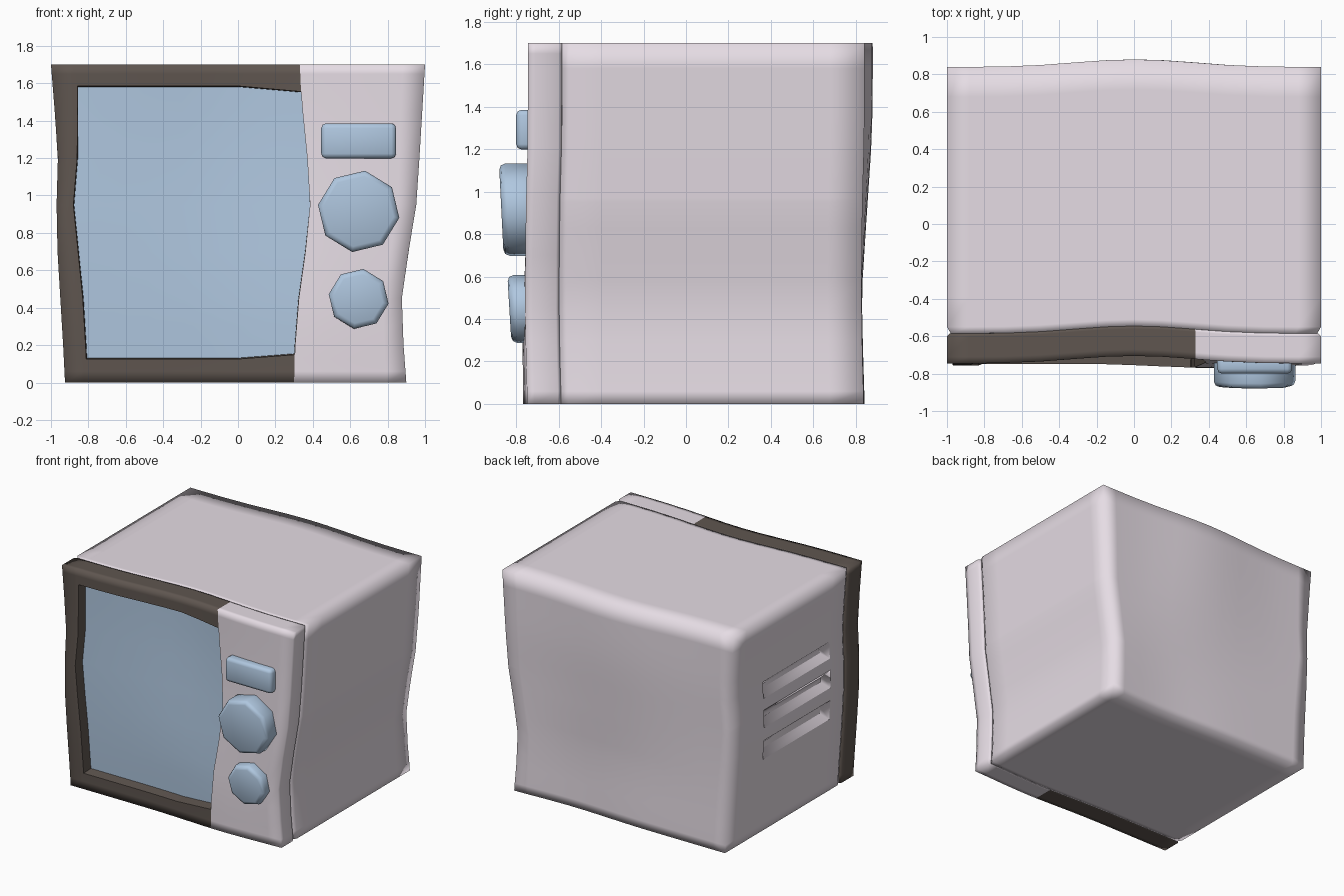
import bpy, bmesh, math
from mathutils import Vector

if "Cube" in bpy.data.objects:
    bpy.data.objects.remove(bpy.data.objects["Cube"], do_unlink=True)


def material(name, rgb):
    m = bpy.data.materials.new(name)
    m.use_nodes = True
    m.diffuse_color = (*rgb, 1)
    m.node_tree.nodes["Principled BSDF"].inputs["Base Color"].default_value = (*rgb, 1)
    return m


SHELL = material("pale lilac shell", (0.79, 0.72, 0.78))
DARK = material("dark brown frame", (0.115, 0.093, 0.08))
BLUE = material("soft blue", (0.43, 0.57, 0.74))

# Wobbly outline: x of left side, window edge, door edge, right side per height
LEVELS = [0, .2, .45, .7, .95, 1.2, 1.45, 1.7]
ANCHORS = [-1, -.86, .33, 1]
OUTLINES = [
    [-.925, -.935, -.95, -.965, -.97, -.963, -.98, -1],
    [-.805, -.815, -.83, -.855, -.88, -.86, -.858, -.86],
    [.30, .305, .325, .36, .385, .37, .345, .33],
    [.90, .885, .876, .912, .953, .97, .985, 1],
]


def lerp_table(keys, values, t):
    t = min(max(t, keys[0]), keys[-1])
    for i in range(len(keys) - 1):
        if t <= keys[i + 1]:
            f = (t - keys[i]) / (keys[i + 1] - keys[i])
            return values[i] + f * (values[i + 1] - values[i])


def bump(t):
    return max(0, math.cos(max(-1, min(1, t)) * math.pi / 2))


def warp(co):
    x, y, z = co
    row = [lerp_table(LEVELS, o, z) for o in OUTLINES]
    high = .04 * bump(x) ** 4 * bump((1.6 - z) / 1.1)
    low = .022 * bump(x - .45) ** 4 * bump(z / .7)
    dip = .012 * bump((z - .65) / .6)
    return Vector((lerp_table(ANCHORS, row, x), y + high - low - dip, z))


def lattice(xs, ys, zs):
    """Surface of a box cut along the given coordinates."""
    bm, verts = bmesh.new(), {}

    def vert(p):
        if p not in verts:
            verts[p] = bm.verts.new(p)
        return verts[p]

    axes = [sorted(xs), sorted(ys), sorted(zs)]
    for a in range(3):
        u, v = (a + 1) % 3, (a + 2) % 3
        for end in (axes[a][0], axes[a][-1]):
            for u0, u1 in zip(axes[u], axes[u][1:]):
                for v0, v1 in zip(axes[v], axes[v][1:]):
                    loop = []
                    for cu, cv in ((u0, v0), (u1, v0), (u1, v1), (u0, v1)):
                        p = [0, 0, 0]
                        p[a], p[u], p[v] = end, cu, cv
                        loop.append(vert(tuple(p)))
                    bm.faces.new(loop)
    bmesh.ops.recalc_face_normals(bm, faces=bm.faces)
    return bm


def recess(bm, faces, width, depth):
    """Sink a patch of faces with a crisp outer rim."""
    inside = set(faces)
    for f in faces:
        for e in f.edges:
            if any(o not in inside for o in e.link_faces):
                e.smooth = False
    return bmesh.ops.inset_region(bm, faces=faces, thickness=width, depth=-depth,
                                  use_even_offset=True)["faces"]


def finish(bm, name, mats):
    mesh = bpy.data.meshes.new(name)
    for f in bm.faces:
        f.smooth = True
    bm.to_mesh(mesh)
    bm.free()
    for m in mats:
        mesh.materials.append(m)
    ob = bpy.data.objects.new(name, mesh)
    bpy.context.collection.objects.link(ob)


# Oven body with three sunken vents on one side, narrowed at the front seam
vents = [(.58, .73), (.83, .97), (1.06, 1.19)]
xs = [-1, -.88, -.7, -.5, -.3, -.15, 0, .15, .3, .5, .7, .88, 1]
zs = [.06, .2, .3, .45, .95, 1.33, 1.45, 1.58] + [z for v in vents for z in v]
body = lattice(xs, [-.585, -.55, -.39, .43, .68, .84], [0, 1.7] + zs)
slots = [[f for f in body.faces
          if f.normal.x < -.9 and -.39 < f.calc_center_median().y < .43
          and lo < f.calc_center_median().z < hi] for lo, hi in vents]
for v in body.verts:
    seam = .98 if v.co.y < -.56 else 1
    v.co = warp(v.co)
    v.co.x *= seam
body.normal_update()
for slot in slots:
    recess(body, slot, .05, .05)
finish(body, "oven_body", [SHELL])

# Front panel: dark door frame, sunken window, pale control strip
front = lattice(sorted(xs + [-.86, -.8, .33, .4]), [-.745, -.71, -.6, -.585],
                [0, .06, .125, .2, .3, .45, .7, .95, 1.2, 1.45, 1.585, 1.65, 1.7])
window = []
for f in front.faces:
    c = f.calc_center_median()
    f.material_index = 1 if c.x < .33 else 0
    if f.normal.y < -.9 and -.86 < c.x < .33 and .125 < c.z < 1.585:
        window.append(f)
for v in front.verts:
    x, y, z = v.co
    slope = max(0, x) * .09 if x < .34 else 0
    lift = -slope if 1.5 < z < 1.6 else slope * .8 if .1 < z < .15 else 0
    v.co = warp(v.co)
    v.co.z += lift
    v.co.x *= .985 if y > -.59 else 1
front.normal_update()
rim = recess(front, window, .004, .085)
for f in window:
    f.material_index = 2
for f in rim:
    f.material_index = 1
    for e in f.edges:
        e.smooth = False
finish(front, "front_panel", [SHELL, DARK, BLUE])


def soften(ob, width):
    """Chamfer the edges and shade them softly."""
    mod = ob.modifiers.new("chamfer", 'BEVEL')
    mod.width, mod.segments = width, 2
    mod.limit_method, mod.angle_limit = 'ANGLE', math.radians(60)
    ob.data.materials.append(BLUE)
    bpy.ops.object.modifier_apply(modifier="chamfer")
    bpy.ops.object.shade_smooth_by_angle(angle=math.radians(50))


# Eight-sided knobs, leaning forward at the top
for name, z, radius, front_y, lean in (("large_knob", .915, .22, -.87, .05),
                                       ("small_knob", .447, .162, -.832, .06)):
    bpy.ops.mesh.primitive_cylinder_add(vertices=8, radius=radius, depth=.1)
    knob = bpy.context.object
    knob.name = name
    turn = math.radians(-9)
    for v in knob.data.vertices:
        a, b, h = v.co
        px = a * math.cos(turn) - b * math.sin(turn)
        pz = a * math.sin(turn) + b * math.cos(turn)
        py = front_y - lean * pz if h > 0 else -.70
        v.co = (px + .645, py, pz + z)
    soften(knob, .028)

# Rectangular button above the knobs
bpy.ops.mesh.primitive_cube_add(size=1, location=(.645, -.75, 1.292))
button = bpy.context.object
button.name = "button"
button.scale = (.40, .10, .187)
bpy.ops.object.transform_apply(location=False, rotation=False, scale=True)
soften(button, .025)
